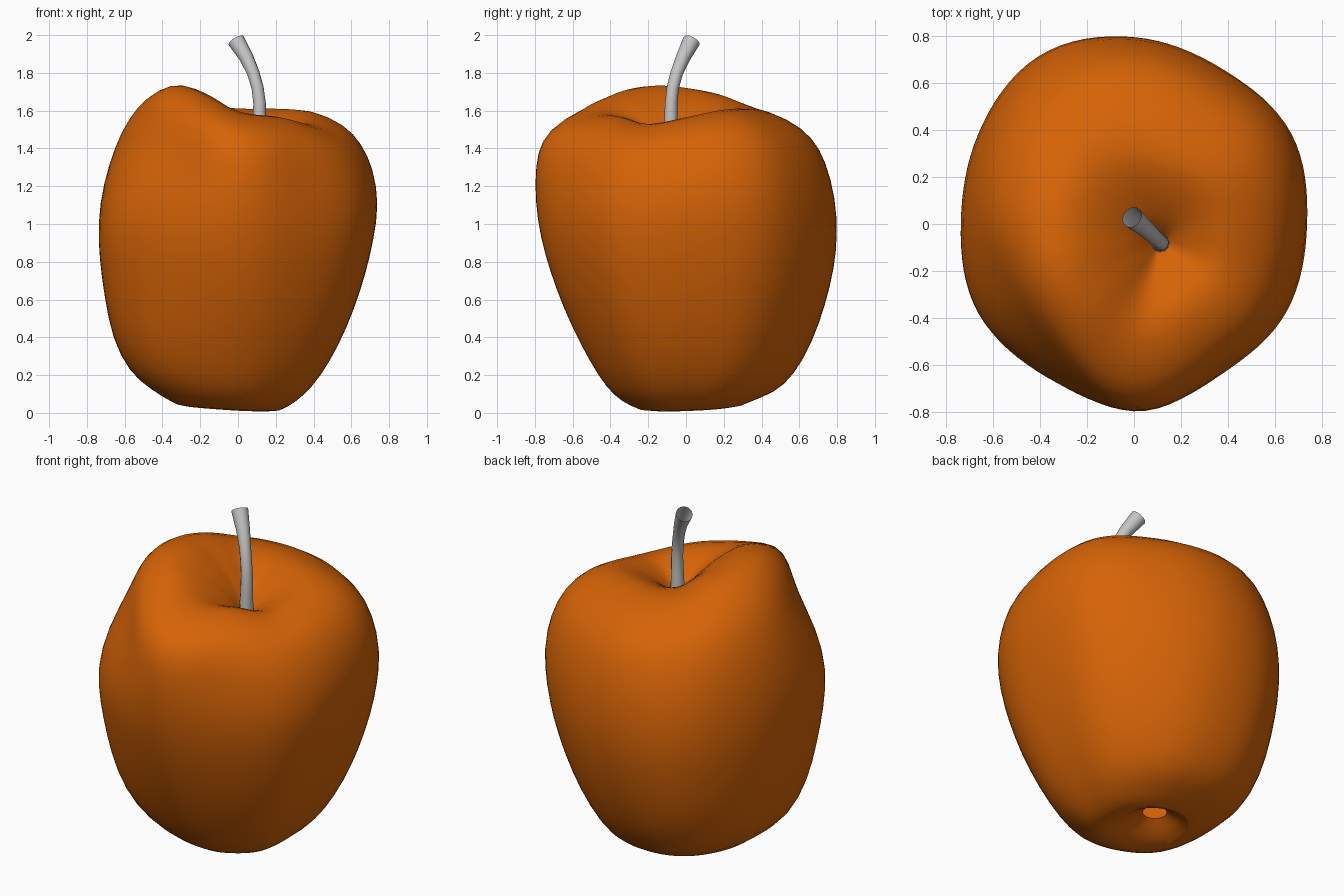
import bpy
import bmesh
from math import cos, sin, pi, radians
from mathutils import Vector

cube = bpy.data.objects.get("Cube")
if cube:
    bpy.data.objects.remove(cube)


def make_material(name, color):
    mat = bpy.data.materials.new(name)
    mat.use_nodes = True
    mat.diffuse_color = color
    shader = next(n for n in mat.node_tree.nodes if n.type == "BSDF_PRINCIPLED")
    shader.inputs["Base Color"].default_value = color
    shader.inputs["Roughness"].default_value = 0.6
    return mat


def around(values, angle):
    """Smooth periodic interpolation of values spaced evenly round a circle."""
    n = len(values)
    pos = (angle / (2 * pi)) % 1 * n
    i, t = int(pos), pos % 1
    a, b, c, d = (values[(i + k) % n] for k in (-1, 0, 1, 2))
    return b + t / 2 * (c - a + t * (2 * a - 5 * b + 4 * c - d + t * (3 * (b - c) + d - a)))


def loft(name, rings, material):
    """Skin a list of closed rings, each a list of points."""
    bm = bmesh.new()
    loops = [[bm.verts.new(p) for p in ring] for ring in rings]
    for low, high in zip(loops, loops[1:]):
        n = len(low)
        for i in range(n):
            j = (i + 1) % n
            bm.faces.new((low[i], low[j], high[j], high[i]))
    mesh = bpy.data.meshes.new(name)
    bm.to_mesh(mesh)
    bm.free()
    mesh.materials.append(material)
    obj = bpy.data.objects.new(name, mesh)
    bpy.context.collection.objects.link(obj)
    bpy.ops.object.select_all(action="DESELECT")
    obj.select_set(True)
    bpy.context.view_layer.objects.active = obj
    bpy.ops.object.shade_smooth_by_angle(angle=radians(60))
    return obj


orange = make_material("orange skin", (0.67, 0.125, 0.002, 1))
grey = make_material("grey stem", (0.55, 0.55, 0.55, 1))

# Fruit profile: height fraction, then radius toward left, back, right, front
PROFILE = [
    (0.0, 0.17, 0.25, 0.28, 0.18),
    (0.03, 0.27, 0.34, 0.36, 0.3),
    (0.06, 0.34, 0.47, 0.44, 0.38),
    (0.12, 0.43, 0.57, 0.57, 0.46),
    (0.23, 0.53, 0.67, 0.66, 0.56),
    (0.35, 0.61, 0.74, 0.7, 0.65),
    (0.47, 0.67, 0.79, 0.73, 0.72),
    (0.58, 0.71, 0.81, 0.74, 0.77),
    (0.7, 0.74, 0.8, 0.72, 0.8),
    (0.82, 0.71, 0.75, 0.66, 0.8),
    (0.9, 0.65, 0.68, 0.59, 0.77),
    (0.96, 0.57, 0.55, 0.5, 0.68),
    (1.0, 0.42, 0.36, 0.36, 0.49),
]
# Every thirty degrees from the left side: rim height, outline swelling,
# how far the flank leans in toward the top, and how much the shoulder is flattened
RIM = [1.57, 1.61, 1.62, 1.62, 1.64, 1.7, 1.735, 1.745, 1.7, 1.6, 1.575, 1.535]
SWELL = [1.01, 1.04, 0.97, 0.99, 1.05, 1.02, 1.005, 1.04, 1, 1.005, 0.97, 1.02]
LEAN = [0, 0, 0, 0, 0.08, 0.1, 0.02, 0.08, 0.08, 0, 0.05, 0.03]
FLATTEN = [0, 0, 0, 0, 0, -0.02, 0.02, 0.13, 0.12, 0, 0.03, 0.02]
SEGMENTS = 48
angles = [2 * pi * i / SEGMENTS for i in range(SEGMENTS)]


def body_ring(fraction, radii):
    ring = []
    t = max(0, fraction - 0.68) / 0.32
    shoulder = (4 * t * (1 - t)) ** 0.7
    for a in angles:
        side = radii[0] if cos(a) > 0 else radii[2]
        end = radii[1] if sin(a) > 0 else radii[3]
        r = (side * cos(a) ** 2 + end * sin(a) ** 2) * around(SWELL, a)
        r *= 1 + around(LEAN, a) * (0.55 - fraction) - around(FLATTEN, a) * shoulder
        x, y = r * cos(a), r * sin(a)
        tilt = max(0, 0.02 - 0.08 * x + 0.06 * y) - 0.02
        ring.append(Vector((x, y, fraction * around(RIM, a) + tilt * (1 - fraction) ** 20)))
    return ring


body = [body_ring(f, radii) for f, *radii in PROFILE]

# Hollow underneath, ending in a small open hole
base_hollow = [[Vector((-0.09 + r * cos(a), 0.07 + r * sin(a), z)) for a in angles]
               for r, z in ((0.065, 0.115), (0.12, 0.08))]

# Hollow on top, sinking from the uneven rim to the stem
pit = Vector((0.11, -0.075, 1.39))
top_hollow = []
for inward, drop in ((0.25, 0.06), (0.5, 0.26), (0.7, 0.48), (0.85, 0.7), (0.95, 0.95), (1, 1)):
    ring = []
    for p in body[-1]:
        q = p.lerp(pit, inward)
        q.z = p.z + (pit.z - p.z) * drop
        ring.append(q)
    top_hollow.append(ring)

fruit = loft("fruit_body", base_hollow + body + top_hollow, orange)
weld = fruit.modifiers.new("weld", "WELD")
weld.merge_threshold = 0.0005
smooth = fruit.modifiers.new("smooth", "SUBSURF")
smooth.levels = smooth.render_levels = 1

# Stem: a bent open tube that widens to a slanted cut tip
PATH = [(0.11, -0.08, 1.34, 0.042), (0.114, -0.08, 1.56, 0.035), (0.114, -0.078, 1.64, 0.033),
        (0.104, -0.07, 1.72, 0.032), (0.081, -0.049, 1.8, 0.033), (0.045, -0.016, 1.88, 0.038),
        (-0.009, 0.029, 1.969, 0.047)]
points = [Vector(p[:3]) for p in PATH]
stem = []
for i, p in enumerate(points):
    direction = (points[min(i + 1, len(points) - 1)] - points[max(i - 1, 0)]).normalized()
    v = direction.cross(Vector((1, 0, 0))).normalized()
    u = v.cross(direction)
    stem.append([p + PATH[i][3] * (cos(a) * u + sin(a) * v) for a in angles[::4]])
loft("stem", stem, grey)
